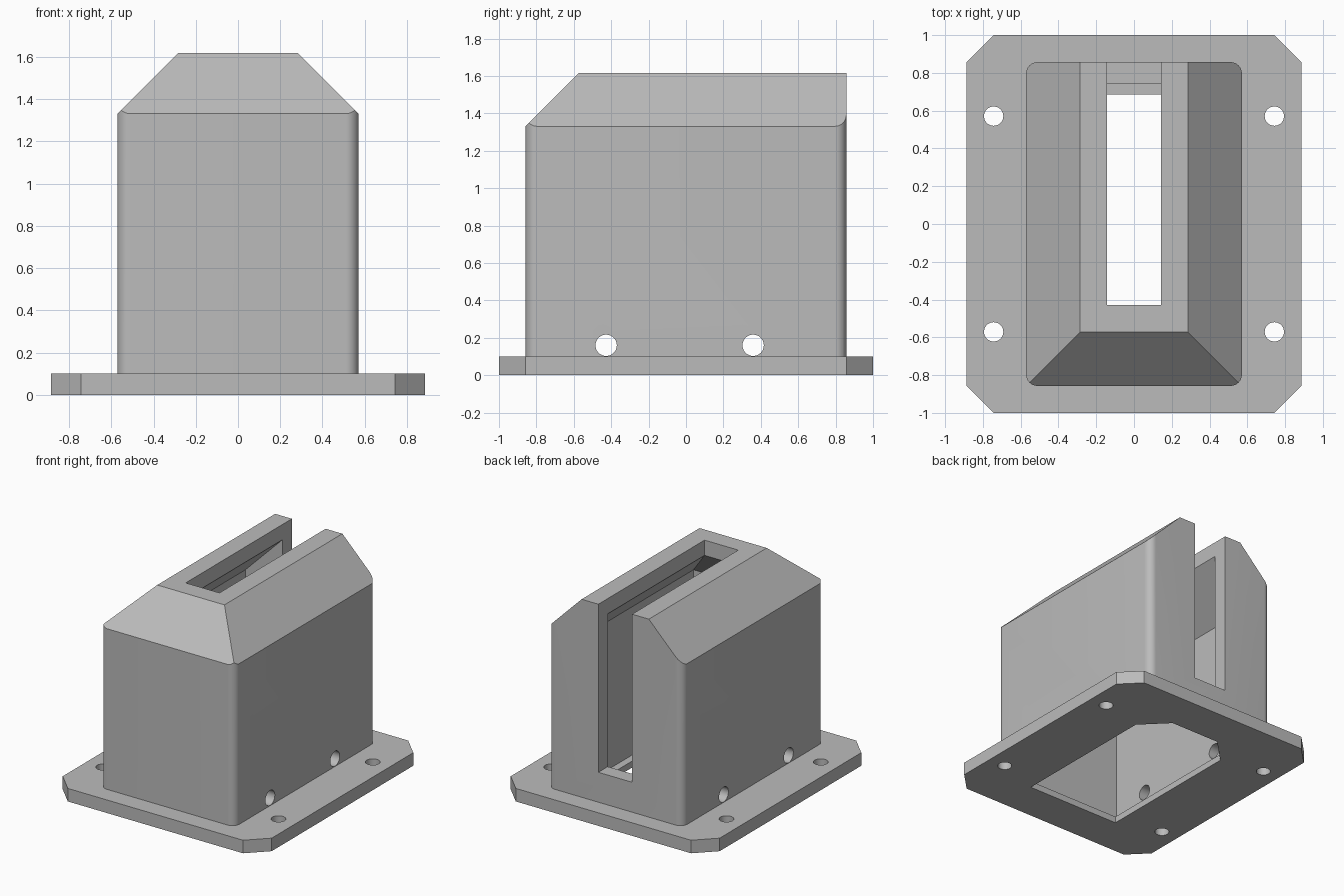
import bpy, bmesh, math
from mathutils import Vector, Matrix

if "Cube" in bpy.data.objects:
    bpy.data.objects.remove(bpy.data.objects["Cube"])

grey = bpy.data.materials.new("plain_grey")
grey.use_nodes = True
colour = (0.5, 0.5, 0.5, 1)
grey.diffuse_color = colour
grey.node_tree.nodes["Principled BSDF"].inputs["Base Color"].default_value = colour


def finish(name, bm):
    bmesh.ops.recalc_face_normals(bm, faces=bm.faces)
    mesh = bpy.data.meshes.new(name)
    bm.to_mesh(mesh)
    bm.free()
    mesh.materials.append(grey)
    ob = bpy.data.objects.new(name, mesh)
    bpy.context.scene.collection.objects.link(ob)
    return ob


def block(name, x, y0, y1, z0, z1, corner=0, segments=1, back_only=False, hip=0):
    """Upright block; optional cut or rounded corners and a three-sided hipped top."""
    bm = bmesh.new()
    bmesh.ops.create_cube(bm, size=1)
    for v in bm.verts:
        v.co = Vector((v.co.x * 2 * x, y1 if v.co.y > 0 else y0, z1 if v.co.z > 0 else z0))
    if corner:
        edges = [e for e in bm.edges
                 if abs(e.verts[0].co.z - e.verts[1].co.z) > 1e-4
                 and (e.verts[0].co.y > 0 or not back_only)]
        bmesh.ops.bevel(bm, geom=edges, offset=corner, segments=segments,
                        profile=0.5, affect='EDGES')
    if hip:
        for d, reach in (((1, 0, 0), x), ((-1, 0, 0), x), ((0, -1, 0), -y0)):
            d = Vector(d)
            cut = bmesh.ops.bisect_plane(
                bm, geom=bm.verts[:] + bm.edges[:] + bm.faces[:], dist=1e-5,
                plane_co=d * reach + Vector((0, 0, z1 - hip)),
                plane_no=d + Vector((0, 0, 1)), clear_outer=True)
            rim = [g for g in cut["geom_cut"] if isinstance(g, bmesh.types.BMEdge)]
            bmesh.ops.contextual_create(bm, geom=rim)
    return finish(name, bm)


def drill(name, radius, length, place, axis='Z'):
    bm = bmesh.new()
    turn = Matrix.Rotation(math.pi / 2, 4, 'Y') if axis == 'X' else Matrix()
    bmesh.ops.create_cone(bm, cap_ends=True, segments=48, radius1=radius, radius2=radius,
                          depth=length, matrix=Matrix.Translation(place) @ turn)
    return finish(name, bm)


# Chamfered base plate and hipped body with rounded upright corners
housing = block("slotted_housing", 0.886, -1, 1, 0, 0.1, corner=0.143)
body = block("body", 0.571, -0.857, 0.857, 0.04, 1.617, corner=0.06, segments=10, hip=0.286)

# Hollow interior, bottom opening and slot running out through the back
cavity = block("cavity", 0.457, -0.743, 0.743, 0.05, 1.5, hip=0.314)
opening = block("opening", 0.4, -0.686, 0.686, -0.1, 0.2, corner=0.19, back_only=True)
slot = block("slot", 0.143, -0.429, 1.2, 0.329, 1.9)

# Screw holes in the plate and cross holes through the side walls
holes = [drill("screw_hole", 0.051, 0.5, (sx * 0.743, sy * 0.571, 0))
         for sx in (-1, 1) for sy in (-1, 1)]
holes += [drill("cross_hole", 0.057, 2, (0, y, 0.16), 'X') for y in (-0.427, 0.359)]

# Combine everything into one solid
tools = [(body, 'UNION')] + [(o, 'DIFFERENCE') for o in [cavity, opening, slot] + holes]
for tool, operation in tools:
    tool.hide_render = True
    mod = housing.modifiers.new(tool.name, 'BOOLEAN')
    mod.operation = operation
    mod.solver = 'EXACT'
    mod.object = tool
bpy.context.view_layer.update()
solid = bpy.data.meshes.new_from_object(
    housing.evaluated_get(bpy.context.evaluated_depsgraph_get()))
housing.modifiers.clear()
housing.data = solid
for tool, operation in tools:
    bpy.data.objects.remove(tool)

# Smooth only the rounded corners and hole walls
bpy.ops.object.select_all(action='DESELECT')
housing.select_set(True)
bpy.context.view_layer.objects.active = housing
bpy.ops.object.shade_smooth_by_angle(angle=math.radians(25))
